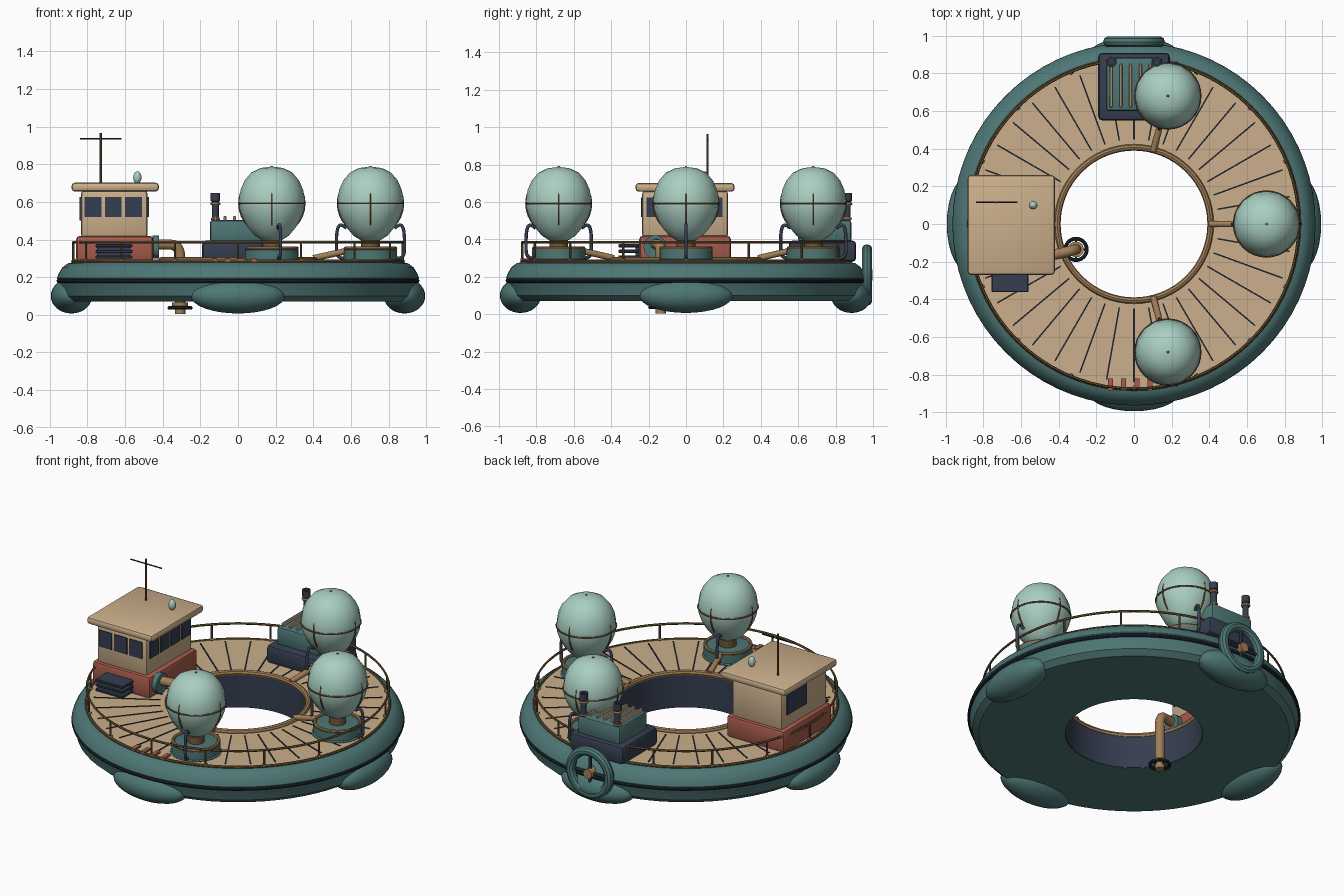
import bpy, bmesh, math
from mathutils import Vector, Matrix

if "Cube" in bpy.data.objects:
    bpy.data.objects.remove(bpy.data.objects["Cube"])

def mat(name, r, g, b):
    m = bpy.data.materials.new(name)
    m.diffuse_color = (r, g, b, 1)
    m.use_nodes = True
    m.node_tree.nodes["Principled BSDF"].inputs["Base Color"].default_value = m.diffuse_color
    return m

TEAL = mat("teal", 0.075, 0.185, 0.18)
TAN = mat("tan", 0.60, 0.43, 0.26)
NAVY = mat("navy", 0.035, 0.048, 0.08)
DARK = mat("near black", 0.013, 0.018, 0.028)
BROWN = mat("dark brass", 0.16, 0.095, 0.04)
BRONZE = mat("bronze", 0.36, 0.21, 0.095)
PALE = mat("pale mint", 0.40, 0.62, 0.54)
RED = mat("brick red", 0.38, 0.105, 0.07)

def finish(bm, name, m, smooth=True):
    bmesh.ops.recalc_face_normals(bm, faces=bm.faces[:])
    me = bpy.data.meshes.new(name)
    bm.to_mesh(me)
    bm.free()
    o = bpy.data.objects.new(name, me)
    bpy.context.collection.objects.link(o)
    me.materials.append(m)
    if smooth:
        bpy.ops.object.select_all(action='DESELECT')
        o.select_set(True)
        bpy.context.view_layer.objects.active = o
        bpy.ops.object.shade_smooth_by_angle(angle=math.radians(35))
    return o

def box(name, lo, hi, m, bevel=0.0, segs=2):
    bm = bmesh.new()
    lo, hi = Vector(lo), Vector(hi)
    bmesh.ops.create_cube(bm, size=1, matrix=Matrix.Translation((lo + hi) / 2) @ Matrix.Diagonal((*(hi - lo), 1)))
    if bevel:
        bmesh.ops.bevel(bm, geom=bm.edges[:], offset=bevel, segments=segs, profile=0.5, affect='EDGES')
    return finish(bm, name, m, bool(bevel))

def lathe(name, prof, m, n=32, at=(0, 0, 0), closed=False, rot=None):
    """Revolve (radius, z) points round the z axis, then place."""
    bm = bmesh.new()
    vs = [bm.verts.new((r, 0, z)) for r, z in prof]
    es = [bm.edges.new(p) for p in zip(vs, vs[1:] + vs[:1] if closed else vs[1:])]
    bmesh.ops.spin(bm, geom=vs + es, cent=(0, 0, 0), axis=(0, 0, 1), angle=math.tau, steps=n)
    bmesh.ops.remove_doubles(bm, verts=bm.verts[:], dist=1e-5)
    bmesh.ops.transform(bm, matrix=Matrix.Translation(at) @ (rot or Matrix()), verts=bm.verts[:])
    return finish(bm, name, m)

def ring(name, R, r, m, at=(0, 0, 0), rot=None, n=48, k=8):
    prof = [(R + r * math.cos(math.tau * i / k), r * math.sin(math.tau * i / k)) for i in range(k)]
    return lathe(name, prof, m, n, at, True, rot)

def rod(name, a, b, r, m, n=10):
    a, b = Vector(a), Vector(b)
    q = (b - a).to_track_quat('Z', 'Y').to_matrix().to_4x4()
    return lathe(name, [(0, 0), (r, 0), (r, (b - a).length), (0, (b - a).length)], m, n, a, False, q)

def tube(name, pts, r, m):
    """Bent pipe along a smooth curve."""
    c = bpy.data.curves.new(name, 'CURVE')
    c.dimensions = '3D'
    c.bevel_depth, c.bevel_resolution, c.use_fill_caps, c.resolution_u = r, 3, True, 6
    s = c.splines.new('NURBS')
    s.points.add(len(pts) - 1)
    for p, co in zip(s.points, pts):
        p.co = (*co, 1)
    s.use_endpoint_u, s.order_u = True, 3
    o = bpy.data.objects.new(name, c)
    bpy.context.collection.objects.link(o)
    c.materials.append(m)
    return o

def ellipsoid(name, at, size, m, u=24, v=14):
    bm = bmesh.new()
    bmesh.ops.create_uvsphere(bm, u_segments=u, v_segments=v, radius=1,
                              matrix=Matrix.Translation(at) @ Matrix.Diagonal((*size, 1)))
    return finish(bm, name, m)

def polar(r, a, z):
    return Vector((r * math.cos(a), r * math.sin(a), z))

RX = Matrix.Rotation(math.pi / 2, 4, 'X')
RY = Matrix.Rotation(math.pi / 2, 4, 'Y')

# Ring hull, deck, inner well wall and trims
lathe("hull", [(0.40, 0.07), (0.90, 0.07), (0.935, 0.10), (0.95, 0.165), (0.962, 0.195), (0.955, 0.215),
               (0.935, 0.25), (0.905, 0.273), (0.87, 0.28), (0.40, 0.28)], TEAL, 72, closed=True)
ring("rub_rail", 0.953, 0.012, DARK, (0, 0, 0.18), n=72)
lathe("deck", [(0.40, 0.275), (0.40, 0.286), (0.875, 0.286), (0.875, 0.275)], TAN, 72, closed=True)
lathe("well_wall", [(0.397, 0.072), (0.397, 0.284), (0.401, 0.284), (0.401, 0.072)], NAVY, 72, closed=True)
ring("well_rim", 0.407, 0.017, BRONZE, (0, 0, 0.29), n=64)
ring("deck_edge", 0.878, 0.009, BROWN, (0, 0, 0.284), n=72)

# Deck seams
for i in range(36):
    a = math.tau * i / 36
    o = box("deck_seam", (0.45, -0.004, 0.284), (0.84, 0.004, 0.289), DARK)
    o.rotation_euler.z = a

# Guard rail
ring("guard_rail", 0.875, 0.007, BROWN, (0, 0, 0.385), n=72, k=6)
for i in range(16):
    a = math.tau * i / 16
    rod("rail_post", polar(0.875, a, 0.28), polar(0.875, a, 0.385), 0.006, BROWN, 8)
    ellipsoid("post_foot", polar(0.872, a, 0.29), (0.012, 0.012, 0.009), BRONZE, 8, 6)

# Four floats
for i in range(4):
    o = ellipsoid("float", (0, 0, 0), (0.11, 0.25, 0.093), TEAL, 28, 16)
    o.location = polar(0.885, i * math.pi / 2, 0.1)
    o.rotation_euler.z = i * math.pi / 2

# Cabin
box("cabin_base", (-0.86, -0.25, 0.28), (-0.45, 0.24, 0.42), RED, 0.02)
box("cabin_body", (-0.835, -0.235, 0.41), (-0.48, 0.225, 0.66), TAN, 0.018)
box("cabin_roof", (-0.885, -0.27, 0.655), (-0.42, 0.26, 0.702), TAN, 0.018)
for i in range(3):
    x = -0.815 + i * 0.107
    box("front_window", (x, -0.241, 0.52), (x + 0.09, -0.234, 0.625), NAVY)
for i in range(4):
    y = -0.21 + i * 0.106
    box("side_window", (-0.481, y, 0.52), (-0.473, y + 0.088, 0.625), NAVY)
box("left_window", (-0.843, -0.02, 0.50), (-0.834, 0.18, 0.625), NAVY)
# Front vent
box("vent_back", (-0.75, -0.27, 0.30), (-0.57, -0.245, 0.375), NAVY)
for z in (0.298, 0.328, 0.358):
    box("vent_slat", (-0.757, -0.362, z), (-0.562, -0.25, z + 0.017), NAVY, 0.004, 1)
# Mast and lamp
rod("mast", (-0.73, 0.115, 0.70), (-0.73, 0.115, 0.965), 0.006, BROWN)
rod("mast_crossbar", (-0.84, 0.115, 0.935), (-0.62, 0.115, 0.935), 0.004, DARK, 8)
ellipsoid("roof_lamp", (-0.535, 0.10, 0.73), (0.022, 0.022, 0.033), PALE, 12, 10)

# Suction pipe dropping through the well
lathe("pipe_flange", [(0, 0), (0.062, 0), (0.062, 0.035), (0, 0.035)], TEAL, 20, (-0.455, -0.165, 0.36), rot=RY)
tube("suction_pipe", [(-0.45, -0.165, 0.375), (-0.40, -0.16, 0.375), (-0.31, -0.135, 0.37), (-0.308, -0.135, 0.25),
                      (-0.308, -0.135, 0.12), (-0.308, -0.135, 0.005)], 0.028, BRONZE)
lathe("pipe_collar", [(0, 0), (0.042, 0), (0.042, 0.018), (0, 0.018)], BRONZE, 20, (-0.308, -0.135, 0.047))
ring("pipe_guard", 0.057, 0.010, DARK, (-0.308, -0.135, 0.037), n=24)
for a in (0, math.pi / 2):
    d = polar(0.057, a, 0)
    c = Vector((-0.308, -0.135, 0.037))
    rod("guard_spoke", c - d, c + d, 0.005, DARK, 6)

# Three gas balloons on drums, with cradle arms and feed pipes
for ang in (-75.2, 0, 75.2):
    a = math.radians(ang)
    c = polar(0.704, a, 0)
    lathe("balloon_drum", [(0, 0.28), (0.15, 0.28), (0.15, 0.29), (0.142, 0.295), (0.142, 0.345), (0.12, 0.35), (0, 0.35)],
          TEAL, 28, c)
    ring("drum_ring", 0.133, 0.010, BRONZE, c + Vector((0, 0, 0.353)), n=28)
    lathe("balloon_neck", [(0.05, 0.345), (0.05, 0.42)], BROWN, 16, c)
    lathe("balloon", [(0, 0.385), (0.05, 0.395), (0.09, 0.42), (0.128, 0.465), (0.155, 0.515), (0.172, 0.565), (0.175, 0.61),
                      (0.166, 0.665), (0.144, 0.715), (0.108, 0.757), (0.06, 0.78), (0, 0.788)], PALE, 16, c)
    mid = c + Vector((0, 0, 0.592))
    ring("balloon_belt", 0.174, 0.005, BROWN, mid, n=32, k=6)
    ring("balloon_strap", 0.174, 0.005, BROWN, mid, RX, 32, 6)
    ring("balloon_strap", 0.174, 0.005, BROWN, mid, RY, 32, 6)
    ellipsoid("balloon_valve", c + Vector((0, 0, 0.787)), (0.007, 0.007, 0.005), BROWN, 8, 6)
    for s in (-1, 1):
        tube("cradle_arm", [polar(0.704 + s * d, a, z) for d, z in
                            ((0.14, 0.30), (0.178, 0.30), (0.182, 0.37), (0.178, 0.46), (0.155, 0.485), (0.128, 0.46))],
             0.009, NAVY)
    rod("feed_pipe", polar(0.40, a, 0.30), polar(0.57, a, 0.338), 0.017, BRONZE, 12)

# Engine at the back
box("engine_base", (-0.19, 0.55, 0.28), (0.19, 0.91, 0.395), NAVY, 0.022)
box("engine_block", (-0.15, 0.60, 0.385), (0.15, 0.885, 0.505), TEAL, 0.018)
for i in range(5):
    x = -0.13 + 0.052 * i
    box("cooling_fin", (x, 0.62, 0.50), (x + 0.016, 0.85, 0.525), TAN, 0.004, 1)
for x in (-0.12, 0.12):
    p = (x, 0.862, 0)
    lathe("exhaust_stack", [(0, 0.49), (0.018, 0.49), (0.018, 0.6), (0.025, 0.605), (0.025, 0.648), (0.014, 0.648), (0.014, 0.62),
                            (0, 0.62)], NAVY, 16, p)
    ring("exhaust_band", 0.019, 0.009, BRONZE, (x, 0.862, 0.59), n=16, k=6)
    ring("exhaust_band", 0.018, 0.007, BRONZE, (x, 0.862, 0.51), n=16, k=6)

# Stern wheel
W = Vector((0, 0.968, 0.21))
ring("stern_wheel", 0.135, 0.029, TEAL, W, RX, 40, 10)
for i in range(4):
    d = polar(0.125, math.pi / 4 * i, 0)
    if i % 2 == 0:
        v = Vector((d.x, 0, d.y))
        rod("wheel_spoke", W - v, W + v, 0.010, NAVY, 8)
rod("wheel_hub", W - Vector((0, 0.07, 0)), W + Vector((0, 0.028, 0)), 0.03, BRONZE, 16)

# Red deck cleats at the front
for i in range(4):
    x = -0.125 + 0.07 * i
    box("deck_cleat", (x - 0.013, -0.885, 0.284), (x + 0.013, -0.82, 0.298), RED)
